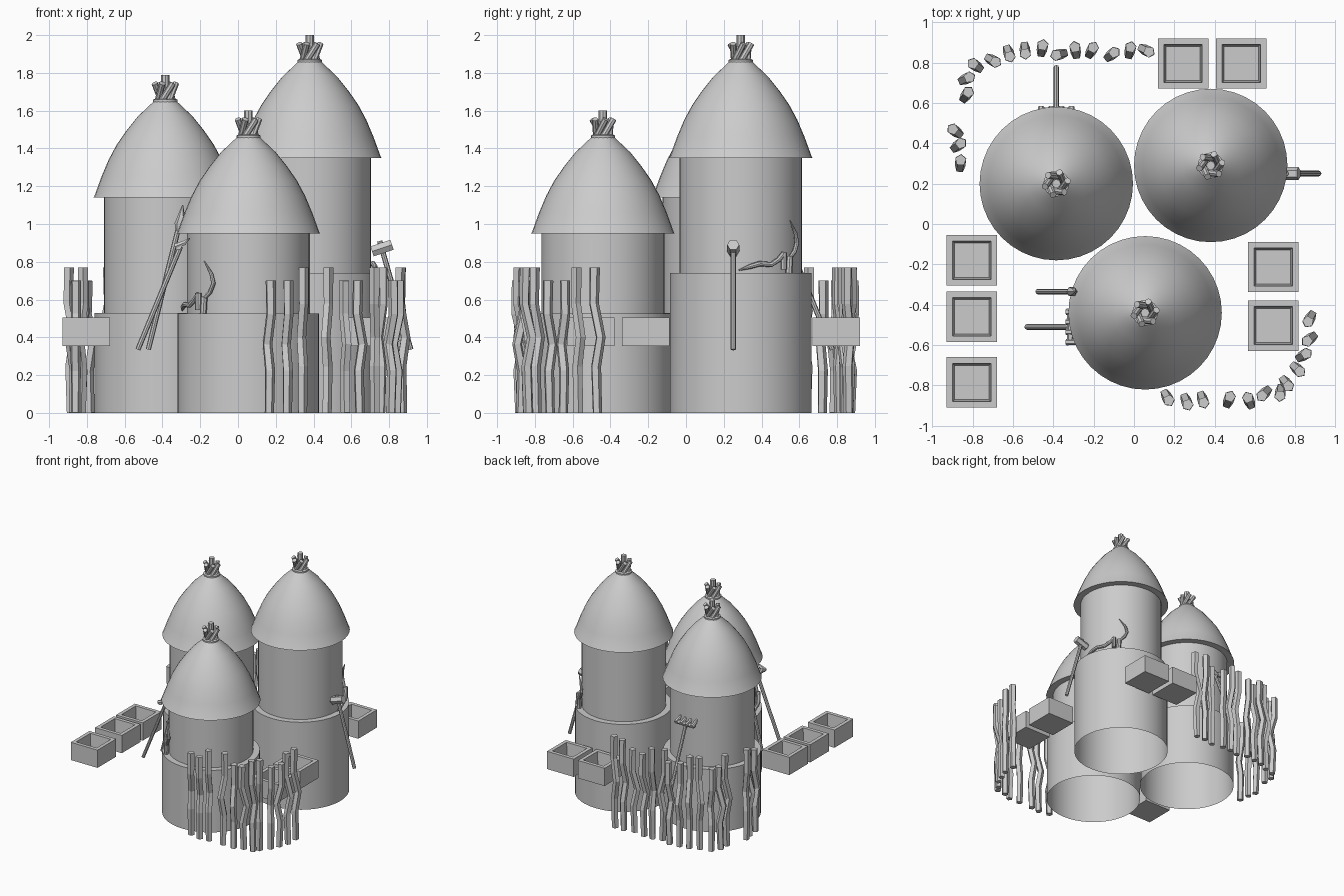
import bpy, math, random
from mathutils import Vector, Matrix

if "Cube" in bpy.data.objects:
    bpy.data.objects.remove(bpy.data.objects["Cube"])

random.seed(4)
cos, sin, pi = math.cos, math.sin, math.pi


def make(name, verts, faces, smooth=True):
    me = bpy.data.meshes.new(name)
    me.from_pydata([tuple(v) for v in verts], [], faces)
    me.update()
    ob = bpy.data.objects.new(name, me)
    bpy.context.collection.objects.link(ob)
    if smooth:
        me.shade_smooth()
        me.set_sharp_from_angle(angle=math.radians(30))
    return ob


def lathe(name, centre, profile, n=40):
    """Revolve (radius, z) points around a vertical axis."""
    verts = [(centre[0] + r * cos(2 * pi * i / n), centre[1] + r * sin(2 * pi * i / n), z)
             for r, z in profile for i in range(n)]
    faces = [(k * n + i, k * n + (i + 1) % n, (k + 1) * n + (i + 1) % n, (k + 1) * n + i)
             for k in range(len(profile) - 1) for i in range(n)]
    return make(name, verts, faces)


def tube(name, pts, radii, n=8, smooth=True, twist=0.0):
    """Capped tube along points, one radius per point."""
    pts = [Vector(p) for p in pts]
    if not isinstance(radii, (list, tuple)):
        radii = [radii] * len(pts)
    verts = []
    for k, p in enumerate(pts):
        d = (pts[min(k + 1, len(pts) - 1)] - pts[max(k - 1, 0)]).normalized()
        ref = Vector((1, 0, 0)) if abs(d.x) < 0.8 else Vector((0, 1, 0))
        u = (ref - d * ref.dot(d)).normalized()
        v = d.cross(u)
        for i in range(n):
            a = 2 * pi * i / n + twist
            verts.append(p + (u * cos(a) + v * sin(a)) * radii[k])
    faces = [(k * n + i, k * n + (i + 1) % n, (k + 1) * n + (i + 1) % n, (k + 1) * n + i)
             for k in range(len(pts) - 1) for i in range(n)]
    faces += [tuple(range(n))[::-1], tuple(range(len(verts) - n, len(verts)))]
    return make(name, verts, faces, smooth)


# Round towers: stone base, set-back wall, domed thatch, tied topknot
def tower(name, c, step, eave):
    lathe(name + "_base", c, [(0.375, 0), (0.375, step), (0.32, step)])
    lathe(name + "_wall", c, [(0.325, step), (0.325, eave + 0.01)])
    curve = [(0.375, 0.008), (0.338, 0.11), (0.30, 0.20), (0.257, 0.28), (0.205, 0.355),
             (0.145, 0.43), (0.06, 0.51), (0, 0.515)]
    lathe(name + "_roof", c, [(0.32, eave), (0.38, eave)] + [(r, eave + z) for r, z in curve])
    top = eave + 0.51
    lathe(name + "_binding", c, [(0, top - 0.01), (0.055, top - 0.013), (0.064, top - 0.008),
                                 (0.064, top + 0.008), (0.055, top + 0.013), (0, top + 0.013)], 16)
    for i in range(6):
        a = i * pi / 3
        b = a + 1.3
        tube(name + "_topknot_stick",
             [(c[0] + 0.04 * cos(a), c[1] + 0.04 * sin(a), top),
              (c[0] + 0.058 * cos(b), c[1] + 0.058 * sin(b), top + 0.095)], 0.017)
    tube(name + "_topknot_core", [(c[0], c[1], top), (c[0], c[1], top + 0.14)], 0.022)


LEFT, RIGHT, FRONT = (-0.385, 0.20), (0.38, 0.29), (0.055, -0.44)
tower("left_tower", LEFT, 0.53, 1.14)
tower("right_tower", RIGHT, 0.74, 1.35)
tower("front_tower", FRONT, 0.525, 0.95)


# Open square wooden boxes
def box(c):
    loops = [(0.125, 0.355), (0.125, 0.505), (0.095, 0.505), (0.085, 0.40)]
    verts = [(c[0] + sx * h, c[1] + sy * h, z) for h, z in loops
             for sx, sy in ((-1, -1), (1, -1), (1, 1), (-1, 1))]
    faces = [(k * 4 + i, k * 4 + (i + 1) % 4, k * 4 + 4 + (i + 1) % 4, k * 4 + 4 + i)
             for k in range(3) for i in range(4)]
    make("crate", verts, faces + [(3, 2, 1, 0), (12, 13, 14, 15)], False)


for c in [(-0.803, -0.18), (-0.803, -0.46), (-0.803, -0.785), (0.243, 0.795),
          (0.532, 0.795), (0.69, -0.213), (0.69, -0.503)]:
    box(c)

# Crooked palisade stakes
back_fence = [(-0.86, 0.30), (-0.87, 0.39), (-0.885, 0.46), (-0.83, 0.64), (-0.83, 0.72),
              (-0.785, 0.785), (-0.70, 0.81), (-0.62, 0.845), (-0.54, 0.86), (-0.455, 0.87),
              (-0.37, 0.84), (-0.29, 0.86), (-0.21, 0.86), (-0.11, 0.84), (-0.02, 0.86), (0.06, 0.86)]
front_fence = [(0.165, -0.86), (0.26, -0.88), (0.34, -0.87), (0.47, -0.87), (0.57, -0.875),
               (0.645, -0.84), (0.725, -0.835), (0.755, -0.79), (0.81, -0.72), (0.84, -0.65),
               (0.87, -0.57), (0.87, -0.47)]
for i, (x, y) in enumerate(back_fence + front_fence):
    h = 0.70 if i % 4 in (0, 1) else 0.77
    a = random.uniform(0, 2 * pi)
    kx, ky = 0.02 * cos(a), 0.02 * sin(a)
    tube("fence_stake", [(x, y, 0), (x + kx * 0.4, y + ky * 0.4, h * 0.32),
                         (x - kx, y - ky, h * 0.52), (x + kx, y + ky, h * 0.75),
                         (x + kx * 0.8, y + ky * 0.8, h)],
         [0.026, 0.028, 0.027, 0.027, 0.029], 5, False, a)


# Leaning tools
def handle(lo, hi):
    tube("tool_handle", [lo, hi], [0.014, 0.014])


def rake(lo, hi):
    handle(lo, hi)
    hi = Vector(hi)
    d = hi - Vector(lo)
    d.z = 0
    d.normalize()
    s = Vector((-d.y, d.x, 0))
    tube("rake_bar", [hi - s * 0.085 - d * 0.01, hi + s * 0.085 - d * 0.01], 0.018, 6)
    for t in (-0.075, -0.025, 0.025, 0.075):
        p = hi + s * t - d * 0.03
        tube("rake_tooth", [p, p + d * 0.05 + Vector((0, 0, 0.02)),
                            p + d * 0.08 + Vector((0, 0, 0.045))], [0.016, 0.014, 0.003], 6)


rake((-0.53, -0.51, 0.335), (-0.305, -0.51, 0.88))
rake((-0.385, 0.775, 0.335), (-0.385, 0.55, 0.88))
handle((-0.475, -0.335, 0.335), (-0.315, -0.335, 0.98))
tube("spear_head", [(-0.317, -0.335, 0.96), (-0.31, -0.335, 1.0), (-0.30, -0.335, 1.04),
                    (-0.293, -0.335, 1.10)], [0.014, 0.026, 0.02, 0.003], 6)
handle((0.915, 0.25, 0.335), (0.75, 0.25, 0.91))
tube("mallet_head", [(0.71, 0.25, 0.855), (0.815, 0.25, 0.89)], 0.032, 6)


# Sickles resting on the tower ledges: path of (tangential offset, height)
def sickles(c, step, turn):
    rot = Matrix.Rotation(turn, 4, 'Z')

    def place(t, z):
        p = rot @ Vector((math.sqrt(0.35 ** 2 - min(t, 0.34) ** 2), t, 0))
        return (c[0] + p.x, c[1] + p.y, step + z)

    def path(name, pts, radii):
        tube(name, [place(*p) for p in pts], radii)

    path("sickle_handle", [(0.255, 0), (0.26, 0.09)], 0.018)
    path("sickle_blade", [(0.26, 0.08), (0.285, 0.115), (0.297, 0.16), (0.29, 0.21),
                          (0.26, 0.28)], [0.011, 0.012, 0.012, 0.010, 0.003])
    path("fallen_sickle_blade", [(-0.01, 0.015), (0.05, 0.035), (0.10, 0.05), (0.16, 0.045),
                                 (0.20, 0.07), (0.228, 0.105)], [0.003, 0.013, 0.014, 0.014, 0.014, 0.014])
    path("fallen_sickle_handle", [(0.228, 0.02), (0.228, 0.11)], 0.016)


sickles(RIGHT, 0.74, 0)
sickles(FRONT, 0.525, pi)
